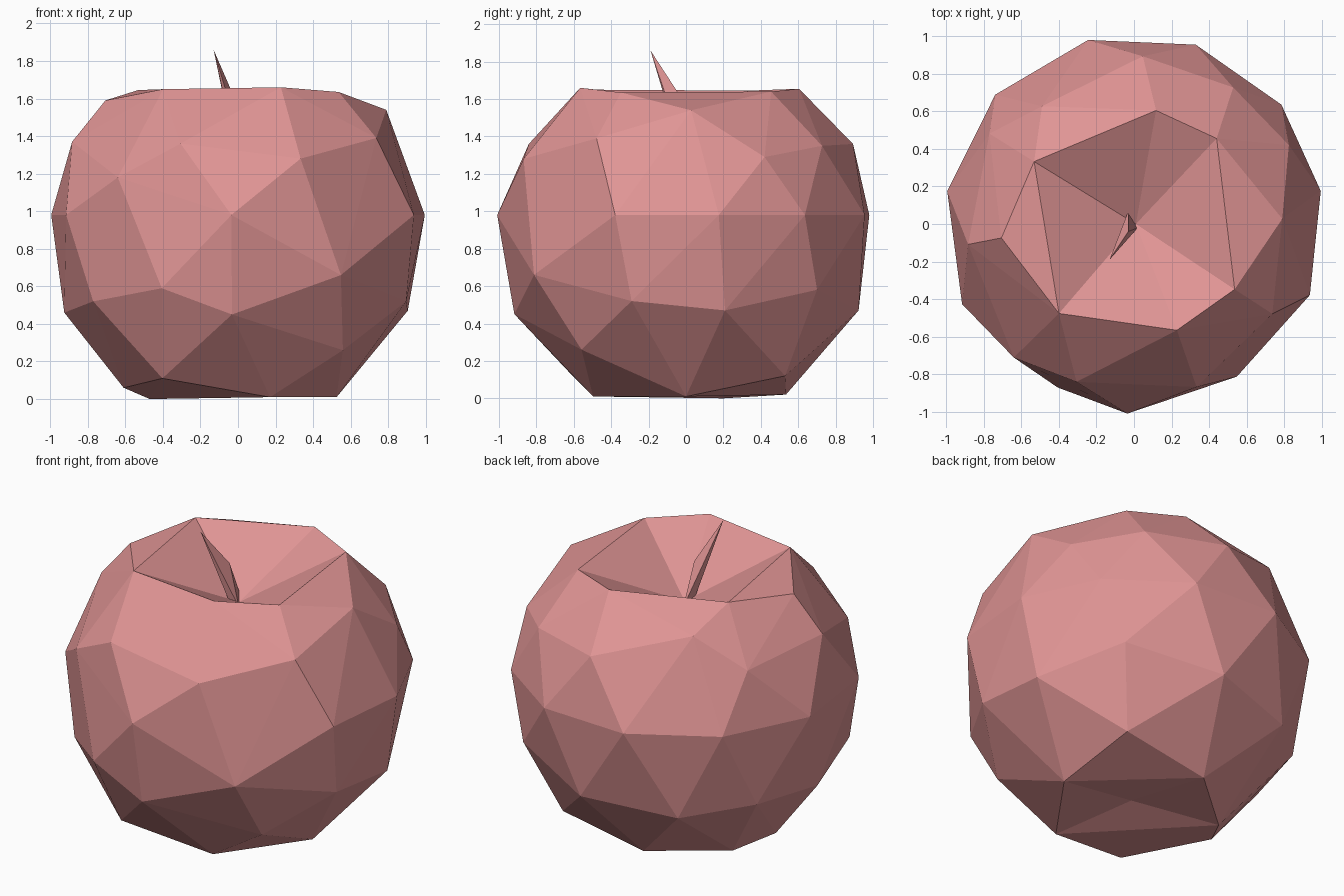
import bpy
import bmesh
from math import radians, cos, sin

default_cube = bpy.data.objects.get("Cube")
if default_cube:
    bpy.data.objects.remove(default_cube, do_unlink=True)

# Single flat colour
skin = bpy.data.materials.new("salmon red")
skin.use_nodes = True
colour = (0.75, 0.3, 0.3, 1)
skin.diffuse_color = colour
skin.node_tree.nodes["Principled BSDF"].inputs["Base Color"].default_value = colour

# Fruit outline as (height, radius) pairs
PROFILE = [(0, .51), (.02, .54), (.06, .61), (.11, .72), (.26, .79), (.46, .925),
           (.66, .98), (.98, 1.01), (1.28, .93), (1.37, .89), (1.54, .79),
           (1.59, .71), (1.63, .645), (1.66, .61)]

# Corners of each band as (heading in degrees, height)
TOP_RIM = [(148, 1.645), (79, 1.655), (46, 1.64), (-33, 1.635), (-68, 1.66), (-130, 1.65)]
SHOULDER = [(-69, 1.28), (-33, 1.39), (2, 1.54), (27, 1.29), (54, 1.35), (87, 1.36),
            (128, 1.53), (148, 1.33), (187, 1.37), (186, 1.59), (-132, 1.18), (-110, 1.36)]
WAIST = [(heading, .98) for heading in (-92, -22, 10, 39, 71, 104, 137, 170, 205)]
BELLY = [(47, .58), (13, .47), (-18, .52), (-56, .66), (-92, .45), (-115, .59),
         (-145, .52), (180, .46), (151, .48), (122, .42), (84, .47)]
FOOT = [(-45, .26), (47, .12), (-124, .11), (183, .06)]
BOTTOM_RIM = [(0, .01), (-71, .01), (157, 0), (98, .02)]


def radius_at(height):
    """Interpolate the outline radius at a height."""
    for (low, r_low), (high, r_high) in zip(PROFILE, PROFILE[1:]):
        if low <= height <= high:
            return r_low + (r_high - r_low) * (height - low) / (high - low)
    return PROFILE[-1][1]


def add_band(bm, band):
    """Place the corners of one band on the outline."""
    corners = []
    for heading, height in band:
        angle, radius = radians(heading), radius_at(height)
        corners.append(bm.verts.new((radius * cos(angle), radius * sin(angle), height)))
    return corners


def sink_cap(bm, rim, centre):
    """Replace the flat cap inside a rim with a fan down to a centre point."""
    rim = set(rim)
    cap = [face for face in bm.faces if rim.issuperset(face.verts)]
    bmesh.ops.delete(bm, geom=cap, context="FACES")
    border = [edge for edge in bm.edges if edge.is_boundary]
    middle = bm.verts.new(centre)
    for edge in border:
        bm.faces.new((*edge.verts, middle))


def finish(bm, name):
    """Turn the bmesh into a flat shaded object."""
    bmesh.ops.recalc_face_normals(bm, faces=bm.faces)
    mesh = bpy.data.meshes.new(name)
    bm.to_mesh(mesh)
    bm.free()
    mesh.materials.append(skin)
    part = bpy.data.objects.new(name, mesh)
    bpy.context.collection.objects.link(part)
    return part


# Fruit body: faceted hull with hollows at the top and bottom
body = bmesh.new()
top_rim = add_band(body, TOP_RIM)
bottom_rim = add_band(body, BOTTOM_RIM)
for band in (SHOULDER, WAIST, BELLY, FOOT):
    add_band(body, band)
bmesh.ops.convex_hull(body, input=body.verts)
sink_cap(body, top_rim, (.01, 0, 1.38))
sink_cap(body, bottom_rim, (.02, 0, .07))
finish(body, "fruit_body")

# Stem: thin leaning spike standing in the top hollow
stem = bmesh.new()
for point in [(-.13, -.19, 1.86), (-.08, -.11, 1.63), (-.03, -.04, 1.63),
              (-.03, .07, 1.38), (.02, -.02, 1.36), (-.02, -.04, 1.36)]:
    stem.verts.new(point)
bmesh.ops.convex_hull(stem, input=stem.verts)
finish(stem, "stem")
